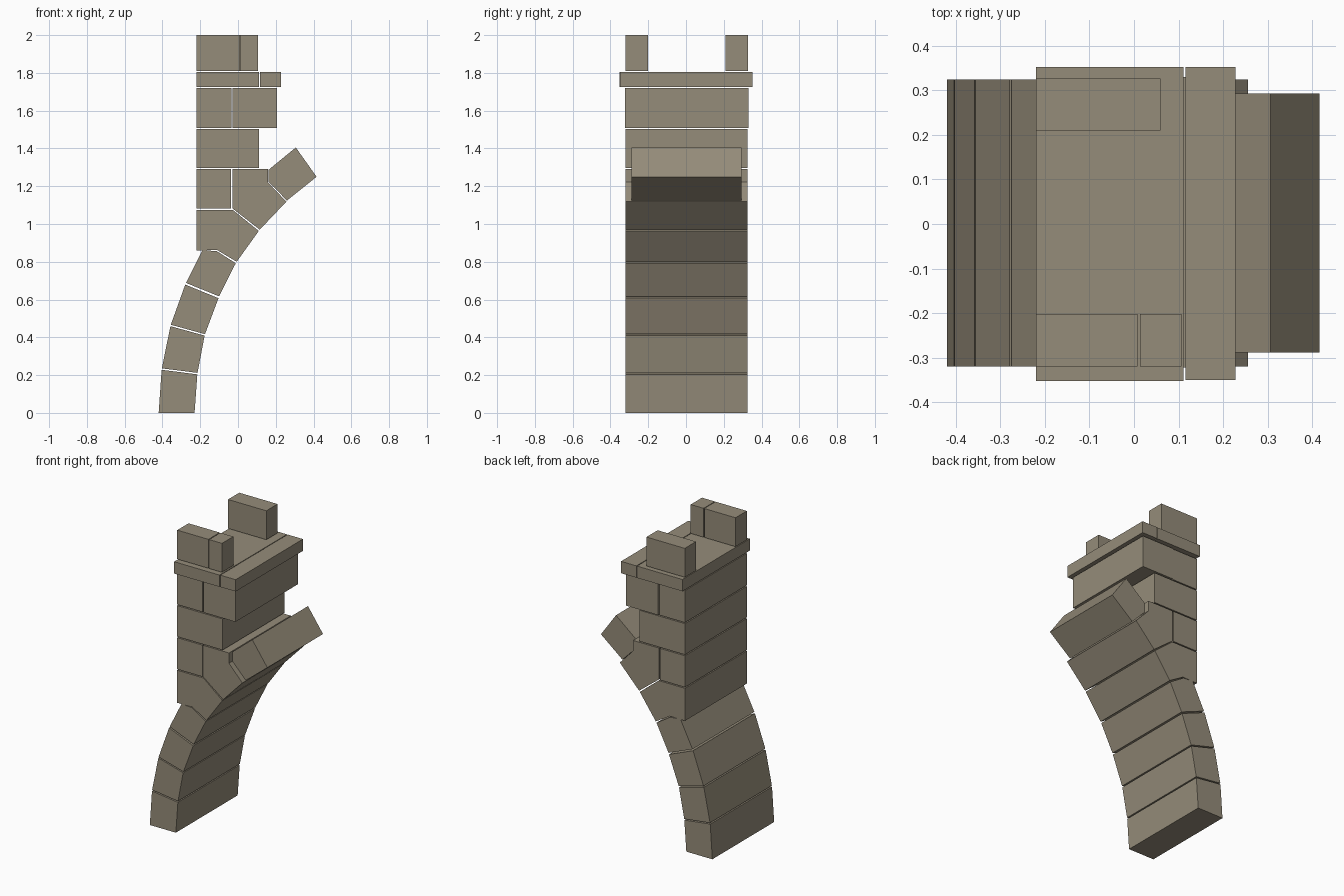
import bpy
import bmesh
from mathutils import Vector

default = bpy.data.objects.get("Cube")
if default:
    bpy.data.objects.remove(default, do_unlink=True)

stone = bpy.data.materials.new("Warm grey stone")
stone.use_nodes = True
stone.diffuse_color = (0.30, 0.262, 0.193, 1)
stone.node_tree.nodes["Principled BSDF"].inputs["Base Color"].default_value = stone.diffuse_color


def prism(name, profile, y0=-0.32, y1=0.325):
    """Extrude an x-z outline along y."""
    bm = bmesh.new()
    face = bm.faces.new([bm.verts.new((x, y0, z)) for x, z in profile])
    ext = bmesh.ops.extrude_face_region(bm, geom=[face])
    moved = [v for v in ext["geom"] if isinstance(v, bmesh.types.BMVert)]
    bmesh.ops.translate(bm, verts=moved, vec=(0, y1 - y0, 0))
    bmesh.ops.recalc_face_normals(bm, faces=bm.faces)
    mesh = bpy.data.meshes.new(name)
    bm.to_mesh(mesh)
    bm.free()
    mesh.materials.append(stone)
    obj = bpy.data.objects.new(name, mesh)
    bpy.context.collection.objects.link(obj)
    return obj


def block(name, x0, x1, z0, z1, y0=-0.32, y1=0.325):
    return prism(name, [(x0, z0), (x1, z0), (x1, z1), (x0, z1)], y0, y1)


# Curved arch stones, between successive (outer, inner) joints
joints = [((-0.42, 0), (-0.23, 0)),
          ((-0.404, 0.232), (-0.215, 0.208)),
          ((-0.357, 0.463), (-0.176, 0.413)),
          ((-0.278, 0.683), (-0.102, 0.611))]
GAP = 0.004
for i in range(len(joints) - 1):
    (a, b), (c, d) = [[Vector(p) for p in j] for j in joints[i:i + 2]]
    up_out, up_in = (c - a).normalized() * GAP, (d - b).normalized() * GAP
    if i == 0:
        lower = [a, b]
    else:
        lower = [a + up_out, b + up_in]
    prism(f"arch_stone_{i + 1}", lower + [d - up_in, c - up_out])

# Arch stones that merge with the wall
prism("arch_stone_4", [(-0.275, 0.688), (-0.1, 0.617), (-0.012, 0.792), (-0.112, 0.856), (-0.188, 0.862)])
prism("springer_stone", [(-0.22, 0.86), (-0.11, 0.862), (-0.007, 0.8), (0.11, 0.963),
                         (-0.028, 1.075), (-0.22, 1.075)])
prism("haunch_stone", [(-0.03, 1.083), (0.115, 0.97), (0.256, 1.118),
                       (0.158, 1.222), (0.158, 1.29), (-0.03, 1.29)])
prism("tilted_arch_stone", [(0.162, 1.224), (0.259, 1.124), (0.416, 1.25),
                            (0.306, 1.405), (0.162, 1.287)], -0.288, 0.293)

# Wall courses
block("lower_wall_stone", -0.22, -0.037, 1.082, 1.29)
block("middle_wall_stone", -0.22, 0.112, 1.297, 1.502)
block("upper_wall_stone", -0.22, -0.034, 1.509, 1.72)
block("upper_corbel_stone", -0.028, 0.207, 1.509, 1.72, -0.322, 0.33)

# Ledge slabs
block("ledge_slab_inner", -0.22, 0.111, 1.726, 1.804, -0.352, 0.352)
block("ledge_slab_outer", 0.116, 0.228, 1.726, 1.804, -0.35, 0.352)

# Battlement blocks
block("front_merlon_large", -0.22, 0.008, 1.809, 2, -0.32, -0.202)
block("front_merlon_small", 0.013, 0.107, 1.809, 2, -0.32, -0.202)
block("back_merlon", -0.22, 0.06, 1.809, 2, 0.21, 0.327)
